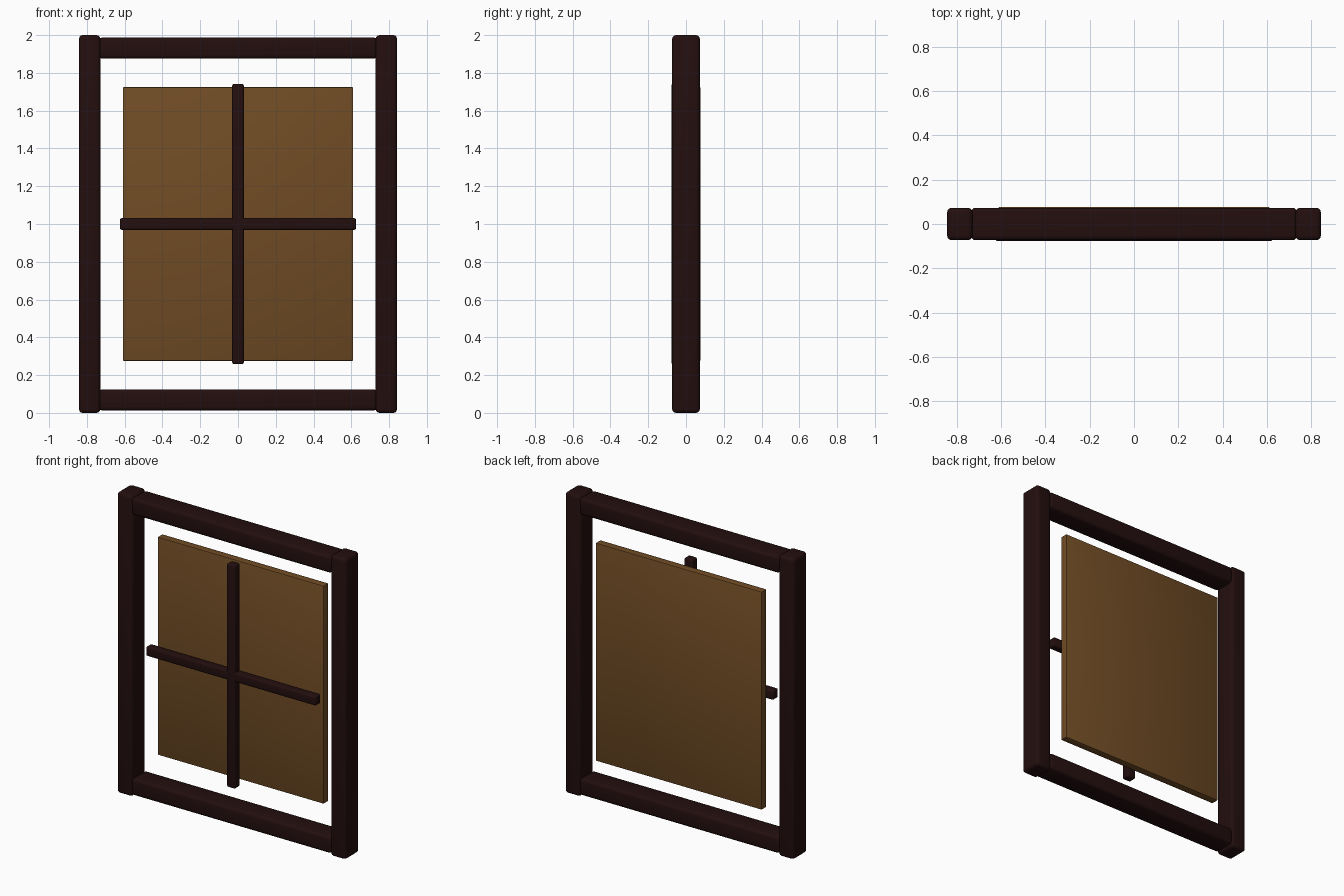
import bpy

if "Cube" in bpy.data.objects:
    bpy.data.objects.remove(bpy.data.objects["Cube"])

def material(name, rgb):
    m = bpy.data.materials.new(name)
    m.diffuse_color = (*rgb, 1)
    m.use_nodes = True
    m.node_tree.nodes["Principled BSDF"].inputs["Base Color"].default_value = m.diffuse_color
    return m

dark_wood = material("dark wood", (0.017, 0.0045, 0.0045))
tan_panel = material("brown panel", (0.163, 0.072, 0.018))

def box(name, lo, hi, bevel, segments, mat):
    """Rounded box spanning two opposite corners."""
    bpy.ops.mesh.primitive_cube_add(size=1, location=[(a + b) / 2 for a, b in zip(lo, hi)])
    ob = bpy.context.object
    ob.name = name
    ob.scale = [b - a for a, b in zip(lo, hi)]
    bpy.ops.object.transform_apply(location=False, rotation=False, scale=True)
    ob.data.materials.append(mat)
    mod = ob.modifiers.new("rounded edges", 'BEVEL')
    mod.width = bevel
    mod.segments = segments
    bpy.ops.object.modifier_apply(modifier=mod.name)
    bpy.ops.object.shade_smooth_by_angle()
    return ob

# outer frame: two full-height stiles, two rails between them
D = 0.073
for side, x0, x1 in (("left", -0.842, -0.728), ("right", 0.728, 0.842)):
    box(side + "_stile", (x0, -D, 0), (x1, D, 2), 0.02, 3, dark_wood)
for side, z0, z1 in (("bottom", 0.012, 0.125), ("top", 1.875, 1.988)):
    box(side + "_rail", (-0.735, -D, z0), (0.735, D, z1), 0.02, 3, dark_wood)

# pane at the back
box("pane", (-0.61, 0.027, 0.276), (0.61, 0.077, 1.724), 0.004, 2, tan_panel)

# crossing glazing bars at the front
box("vertical_bar", (-0.031, -0.077, 0.258), (0.031, -0.022, 1.742), 0.01, 3, dark_wood)
box("horizontal_bar", (-0.625, -0.077, 0.969), (0.625, -0.022, 1.031), 0.01, 3, dark_wood)
